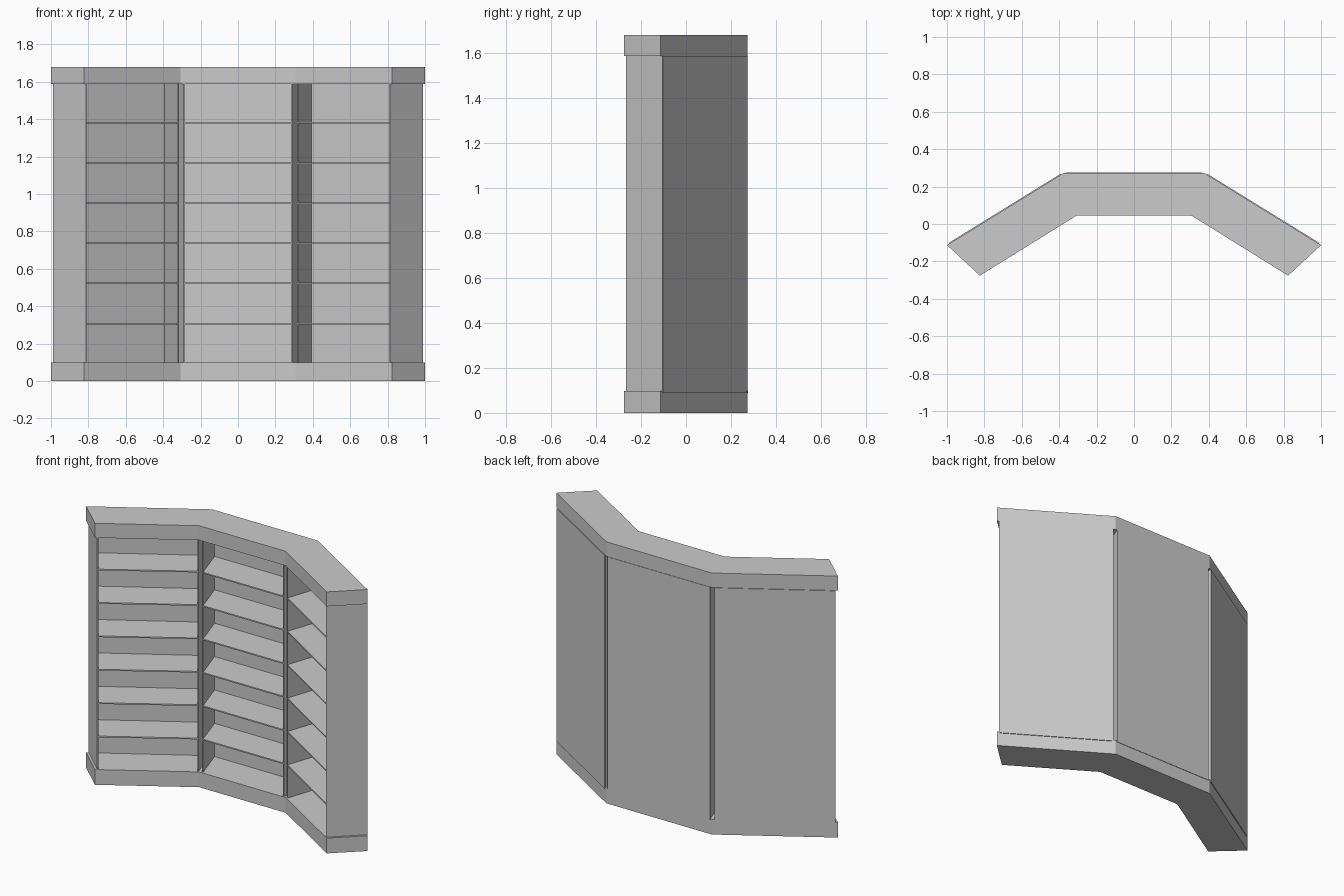
import bpy, bmesh

if "Cube" in bpy.data.objects:
    bpy.data.objects.remove(bpy.data.objects["Cube"])

def prism(name, pts, z0, z1, mirror=False):
    """Extrude a plan outline from z0 to z1, optionally mirrored to -x."""
    if mirror:
        pts = [(-x, y) for x, y in pts]
    bm = bmesh.new()
    lo = [bm.verts.new((x, y, z0)) for x, y in pts]
    hi = [bm.verts.new((x, y, z1)) for x, y in pts]
    bm.faces.new(lo[::-1])
    bm.faces.new(hi)
    n = len(pts)
    for i in range(n):
        j = (i + 1) % n
        bm.faces.new((lo[i], lo[j], hi[j], hi[i]))
    bmesh.ops.recalc_face_normals(bm, faces=bm.faces)
    me = bpy.data.meshes.new(name)
    bm.to_mesh(me)
    bm.free()
    ob = bpy.data.objects.new(name, me)
    bpy.context.collection.objects.link(ob)

BASE, TOP, HEIGHT = 0.098, 1.587, 1.68
SHELF_T = 0.008
shelf_levels = [1.38 - 0.2145 * i for i in range(6)]

# Mitred plinth and cornice
mid_band = [(-0.307, 0.045), (0.307, 0.045), (0.375, 0.273), (-0.375, 0.273)]
wing_band = [(0.307, 0.045), (0.824, -0.276), (1.0, -0.113), (0.375, 0.273)]
for part, z0, z1 in (("plinth", 0, BASE), ("cornice", TOP, HEIGHT)):
    prism(part + "_centre", mid_band, z0, z1)
    prism(part + "_right", wing_band, z0, z1)
    prism(part + "_left", wing_band, z0, z1, True)

# Back panels, standing slightly proud of the bands
prism("back_panel_centre",
      [(-0.364, 0.270), (0.364, 0.270), (0.364, 0.276), (-0.364, 0.276)], 0.089, TOP)
wing_back = [(0.388, 0.262), (0.985, -0.106), (0.989, -0.100), (0.391, 0.269)]

# Upright panels: the centre and wing uprights leave an open gap at each corner
centre_upright = [(0.285, 0.052), (0.291, 0.052), (0.362, 0.272), (0.356, 0.272)]
wing_upright = [(0.315, 0.050), (0.321, 0.046), (0.394, 0.261), (0.388, 0.265)]
end_panel = [(0.809, -0.262), (0.814, -0.267), (0.989, -0.104), (0.983, -0.100)]
for side, m in (("right", False), ("left", True)):
    prism("wing_back_panel_" + side, wing_back, 0.089, TOP, m)
    prism("centre_upright_" + side, centre_upright, BASE, TOP, m)
    prism("wing_upright_" + side, wing_upright, BASE, TOP, m)
    prism("end_panel_" + side, end_panel, BASE, TOP, m)

# Shelves in the three bays
mid_shelf = [(-0.288, 0.053), (0.288, 0.053), (0.359, 0.273), (-0.359, 0.273)]
wing_shelf = [(0.318, 0.047), (0.811, -0.263), (0.985, -0.102), (0.391, 0.264)]
for i, z in enumerate(shelf_levels):
    a, b = z - SHELF_T / 2, z + SHELF_T / 2
    prism(f"shelf_centre_{i + 1}", mid_shelf, a, b)
    prism(f"shelf_right_{i + 1}", wing_shelf, a, b)
    prism(f"shelf_left_{i + 1}", wing_shelf, a, b, True)
